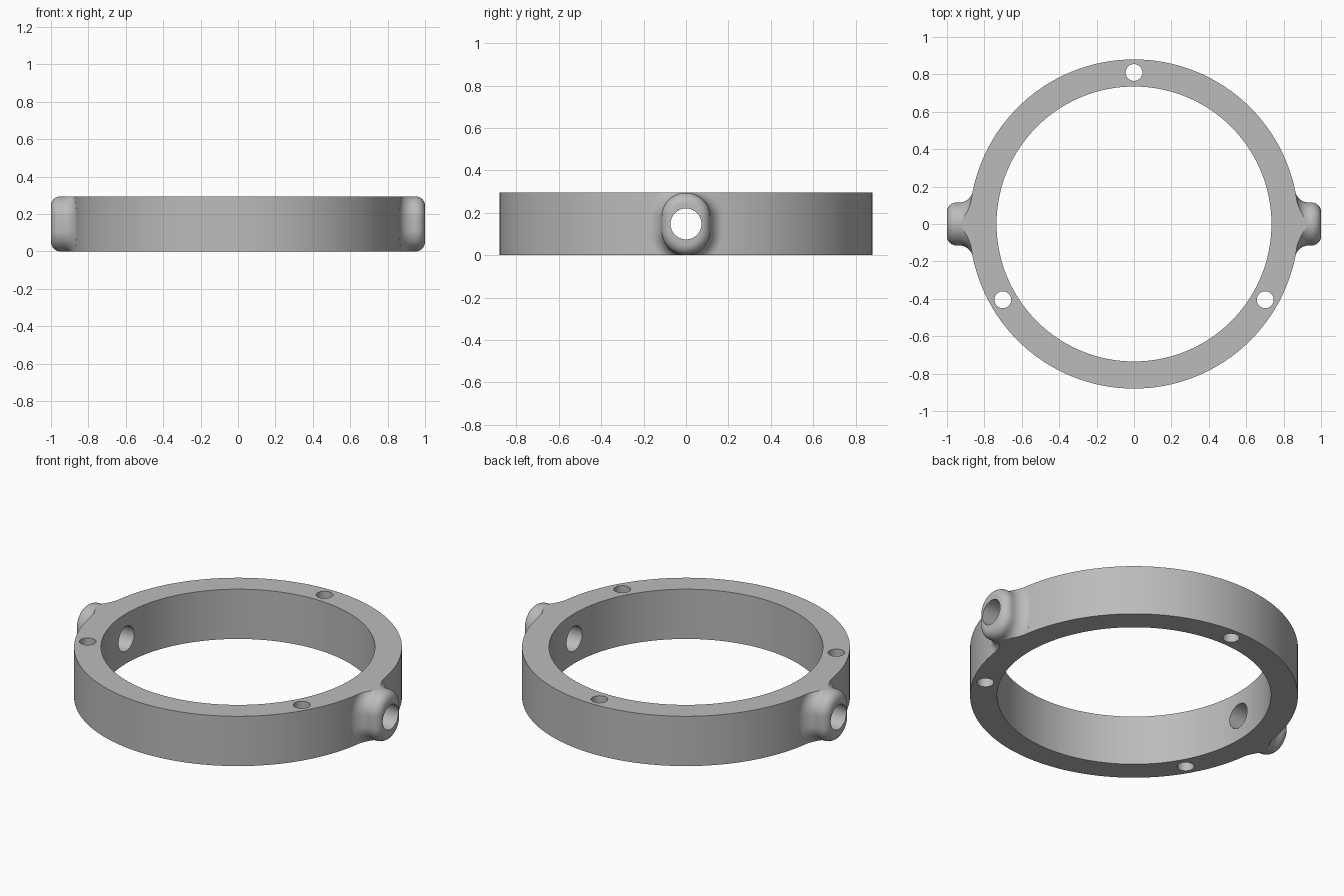
import bpy, bmesh
from math import sin, cos, pi, sqrt, radians
from mathutils import Matrix, Vector

R_OUT, R_IN, H = 0.88, 0.735, 0.295      # ring radii and height
BOSS_R, EDGE, FILLET = 0.115, 0.05, 0.055
MID = H / 2

if "Cube" in bpy.data.objects:
    bpy.data.objects.remove(bpy.data.objects["Cube"])

metal = bpy.data.materials.new("plain grey")
metal.use_nodes = True
grey = (0.5, 0.5, 0.5, 1)
metal.diffuse_color = grey
metal.node_tree.nodes["Principled BSDF"].inputs["Base Color"].default_value = grey


def make_object(name, bm):
    bmesh.ops.recalc_face_normals(bm, faces=bm.faces)
    mesh = bpy.data.meshes.new(name)
    bm.to_mesh(mesh)
    bm.free()
    mesh.materials.append(metal)
    obj = bpy.data.objects.new(name, mesh)
    bpy.context.collection.objects.link(obj)
    return obj


def cylinder(name, radius, depth, centre, segments, along_x=False):
    bm = bmesh.new()
    turn = Matrix.Rotation(pi / 2, 4, "Y") if along_x else Matrix()
    bmesh.ops.create_cone(bm, cap_ends=True, segments=segments, radius1=radius,
                          radius2=radius, depth=depth,
                          matrix=Matrix.Translation(centre) @ turn)
    return make_object(name, bm)


def combine(target, tool, operation):
    mod = target.modifiers.new(operation, "BOOLEAN")
    mod.operation, mod.solver, mod.object = operation, "EXACT", tool
    bpy.context.view_layer.update()
    graph = bpy.context.evaluated_depsgraph_get()
    mesh = bpy.data.meshes.new_from_object(target.evaluated_get(graph))
    target.modifiers.clear()
    target.data = mesh
    bpy.data.objects.remove(tool)


def boss(name, side):
    """Oval side boss: rounded outer rim, fillet flowing into the ring."""
    steps = 10
    arc = [i / steps * pi / 2 for i in range(steps + 1)]
    profile = [(1 - EDGE + EDGE * cos(a), EDGE * (sin(a) - 1)) for a in arc]
    profile += [(R_OUT + FILLET * (1 - sin(a)), FILLET * (1 - cos(a))) for a in arc]
    profile.append((0.8, FILLET))
    half_straight = MID - 0.0005 - BOSS_R
    bm = bmesh.new()
    rings = []
    for x, grow in profile:
        ring = []
        for k in range(64):
            a = (k + 0.5) / 64 * 2 * pi
            y = (BOSS_R + grow) * cos(a)
            z = (BOSS_R + grow) * sin(a) + (half_straight if sin(a) > 0 else -half_straight)
            # bend the foot of the fillet to follow the round wall
            bend = max(0, min(1, (R_OUT + FILLET - x) / FILLET))
            drop = (R_OUT - sqrt(R_OUT ** 2 - y * y)) * bend
            ring.append(bm.verts.new((side * (x - drop), y, MID + z)))
        rings.append(ring)
    for a, b in zip(rings, rings[1:]):
        for k in range(64):
            n = (k + 1) % 64
            bm.faces.new((a[k], a[n], b[n], b[k]))
    bm.faces.new(rings[0])
    bm.faces.new(rings[-1])
    return make_object(name, bm)


# Solid disc with both bosses, trimmed flat at top and bottom
body = cylinder("mounting_ring", R_OUT, H + 0.3, (0, 0, MID), 160)
for name, side in (("left_boss", 1), ("right_boss", -1)):
    combine(body, boss(name, side), "UNION")
slab = bmesh.new()
bmesh.ops.create_cube(slab, size=1, matrix=Matrix.Translation((0, 0, MID))
                      @ Matrix.Diagonal((3, 3, H, 1)))
combine(body, make_object("trim_slab", slab), "INTERSECT")

# Central opening, cross bore through the bosses, three vertical holes
combine(body, cylinder("bore", R_IN, 1, (0, 0, MID), 160), "DIFFERENCE")
combine(body, cylinder("cross_bore", 0.073, 3, (0, 0, MID), 48, True), "DIFFERENCE")
for angle in (90, 210, 330):
    a = radians(angle)
    spot = Vector((cos(a), sin(a), 0)) * 0.81 + Vector((0, 0, MID))
    combine(body, cylinder("hole", 0.045, 1, spot, 40), "DIFFERENCE")

# Smooth curved walls, flat top and bottom
bpy.ops.object.select_all(action="DESELECT")
body.select_set(True)
bpy.context.view_layer.objects.active = body
bpy.ops.object.shade_smooth_by_angle(angle=radians(30))
for face in body.data.polygons:
    if abs(face.normal.z) > 0.9999:
        face.use_smooth = False
